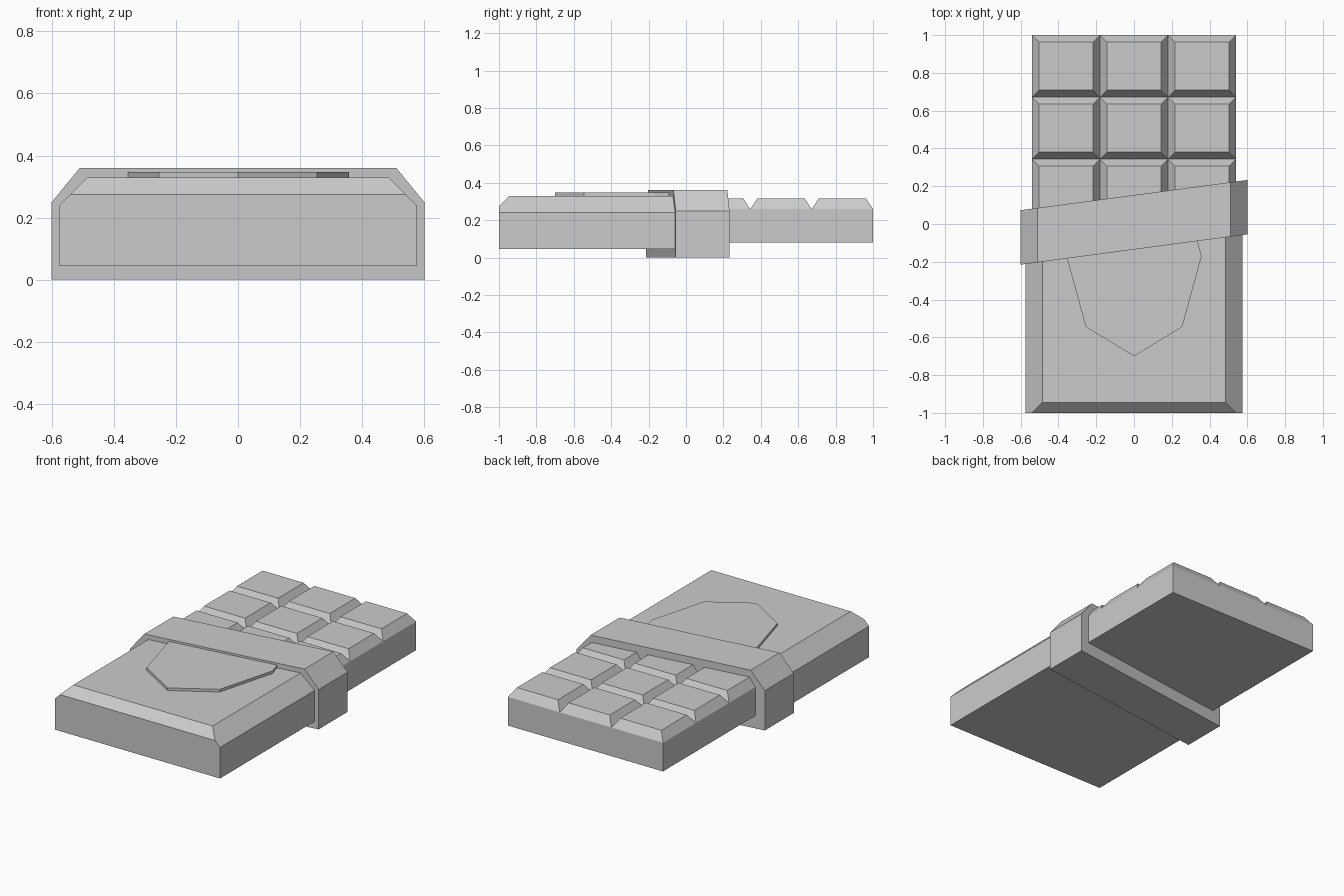
import bpy, bmesh
from mathutils import Vector

if "Cube" in bpy.data.objects:
    bpy.data.objects.remove(bpy.data.objects["Cube"])

SLANT = 0.1333  # skew of the paper band across the bar


def finish(name, bm):
    bmesh.ops.recalc_face_normals(bm, faces=bm.faces)
    bmesh.ops.dissolve_limit(bm, angle_limit=0.01, verts=bm.verts, edges=bm.edges)
    mesh = bpy.data.meshes.new(name)
    bm.to_mesh(mesh)
    bm.free()
    obj = bpy.data.objects.new(name, mesh)
    bpy.context.collection.objects.link(obj)
    return obj


def section(y, slant, w, z0, shoulder, top, inset):
    """Box section with chamfered top corners, optionally slanted in y."""
    half = [(w, z0), (w, shoulder), (w - inset, top)]
    pts = half + [(-x, z) for x, z in reversed(half)]
    return [(x, y + slant * x, z) for x, z in pts]


def loft(name, rings):
    bm = bmesh.new()
    loops = [[bm.verts.new(p) for p in ring] for ring in rings]
    n = len(loops[0])
    for a, b in zip(loops, loops[1:]):
        for i in range(n):
            j = (i + 1) % n
            bm.faces.new((a[i], a[j], b[j], b[i]))
    bm.faces.new(loops[0])
    bm.faces.new(loops[-1])
    return finish(name, bm)


# Chocolate: 3 x 3 grid with raised bevelled pieces over a solid slab
bm = bmesh.new()
bmesh.ops.create_grid(bm, x_segments=3, y_segments=3, size=1)
for v in bm.verts:
    v.co = Vector((v.co.x * 0.54, 0.508 + v.co.y * 0.492, 0.26))
pieces = bm.faces[:]
rim = [e for e in bm.edges if e.is_boundary]
walls = bmesh.ops.extrude_edge_only(bm, edges=rim)["geom"]
for v in walls:
    if isinstance(v, bmesh.types.BMVert):
        v.co.z = 0.08
bmesh.ops.holes_fill(bm, edges=[e for e in bm.edges if e.is_boundary], sides=0)
bmesh.ops.recalc_face_normals(bm, faces=bm.faces)
bmesh.ops.inset_individual(bm, faces=pieces, thickness=0.052, depth=0.055)
finish("chocolate_bar", bm)

# Wrapper with a chamfered front end, tucked under the band
loft("wrapper", [
    section(-1.0, 0, 0.575, 0.045, 0.24, 0.275, 0.035),
    section(-0.945, 0, 0.575, 0.045, 0.24, 0.33, 0.09),
    section(0.0, SLANT, 0.575, 0.045, 0.24, 0.33, 0.09),
])

# Slanted band
loft("paper_band", [
    section(y, SLANT, 0.6, 0.0, 0.25, 0.36, 0.09) for y in (-0.135, 0.153)
])

# Raised blank label, its upper edge hidden in the band
half = [(0.255, -0.545), (0.358, -0.17), (0.325, -0.05)]
outline = [(0, -0.7)] + half + [(-x, y) for x, y in reversed(half)]
loft("label", [[(x, y, z) for x, y in outline] for z in (0.32, 0.347)])
